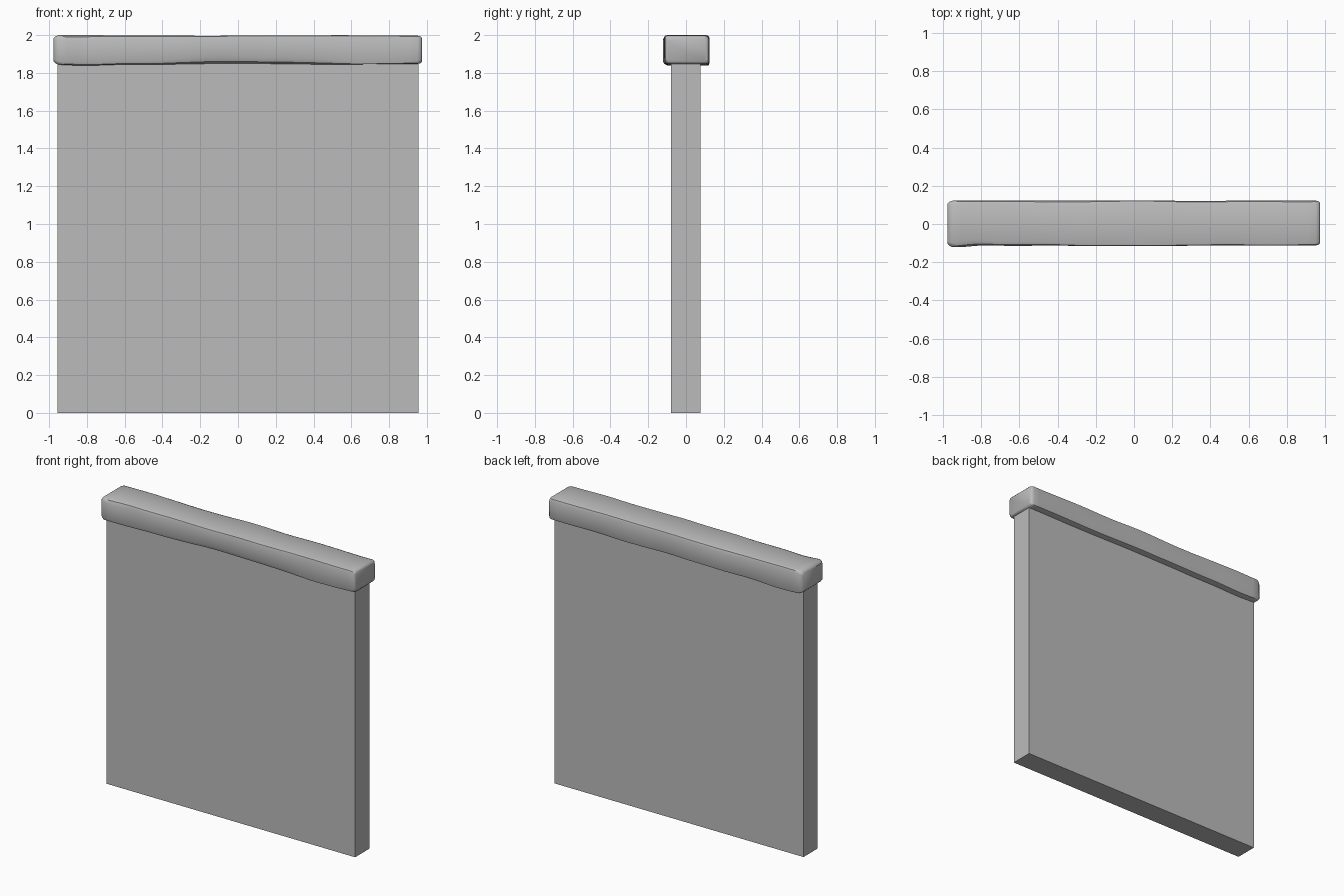
import bpy, bmesh, math
from mathutils import Vector, noise

cube = bpy.data.objects.get("Cube")
if cube:
    bpy.data.objects.remove(cube, do_unlink=True)


def material(name, colour):
    mat = bpy.data.materials.new(name)
    mat.use_nodes = True
    mat.diffuse_color = colour
    mat.node_tree.nodes["Principled BSDF"].inputs["Base Color"].default_value = colour
    return mat


stone = material("grey stone", (0.5, 0.5, 0.5, 1))


def make_object(name, bm):
    bmesh.ops.recalc_face_normals(bm, faces=bm.faces)
    mesh = bpy.data.meshes.new(name)
    bm.to_mesh(mesh)
    bm.free()
    mesh.materials.append(stone)
    obj = bpy.data.objects.new(name, mesh)
    bpy.context.collection.objects.link(obj)
    return obj


# Plain slab of the wall
bm = bmesh.new()
bmesh.ops.create_cube(bm, size=1)
for v in bm.verts:
    v.co = Vector((v.co.x * 1.91, v.co.y * 0.155 - 0.002, (v.co.z + 0.5) * 1.87))
make_object("wall_panel", bm)


# Worn coping stone: chamfered cross-sections that wander along its length
def wander(x, lane):
    return noise.noise(Vector((x * 3.5, lane * 7.3, 0.4)))


def bump(x, centre, width):
    return math.exp(-((x - centre) / width) ** 2)


def section(bm, x, inset):
    low = 1.843 + 0.006 * wander(x, 1) - 0.005 * bump(x, -0.8, 0.15) + inset
    high = 1.995 + 0.004 * wander(x, 2) - inset
    front = -0.113 + 0.004 * wander(x, 3) - 0.008 * bump(x, -0.92, 0.08) + inset
    back = 0.123 + 0.003 * wander(x, 4) - inset
    chips = [0.014 + 0.022 * bump(x, 0.0, 0.35), 0.01, 0.016,
             0.016 + 0.02 * bump(x, -0.85, 0.12)]
    corners = [(front, low), (back, low), (back, high), (front, high)]
    centre = Vector(((front + back) / 2, (low + high) / 2))
    ring = []
    for i, corner in enumerate(corners):
        p = Vector(corner)
        chip = max(0.006, chips[i] + 0.018 * wander(x, 10 + i))
        to_y = Vector((math.copysign(chip, centre.x - p.x), 0))
        to_z = Vector((0, math.copysign(chip, centre.y - p.y)))
        points = [p + to_z, p + (to_y + to_z) * 0.3, p + to_y]
        if i % 2:
            points.reverse()
        ring += [bm.verts.new((x, q.x, q.y)) for q in points]
    return ring


bm = bmesh.new()
steps = 44
stations = [(-0.977, 0.016), (-0.966, 0.006)]
stations += [(-0.95 + 1.9 * i / steps, 0) for i in range(steps + 1)]
stations += [(0.966, 0.004), (0.974, 0.013)]
rings = [section(bm, x, inset) for x, inset in stations]
for a, b in zip(rings, rings[1:]):
    for i in range(len(a)):
        j = (i + 1) % len(a)
        bm.faces.new((a[i], a[j], b[j], b[i]))
bm.faces.new(rings[0])
bm.faces.new(rings[-1])

# Keep the top of the stone exactly at full height
top = max(v.co.z for v in bm.verts)
for v in bm.verts:
    v.co.z += 2.0 - top
coping = make_object("coping_stone", bm)
bpy.ops.object.select_all(action="DESELECT")
coping.select_set(True)
bpy.context.view_layer.objects.active = coping
bpy.ops.object.shade_smooth_by_angle(angle=math.radians(40))
